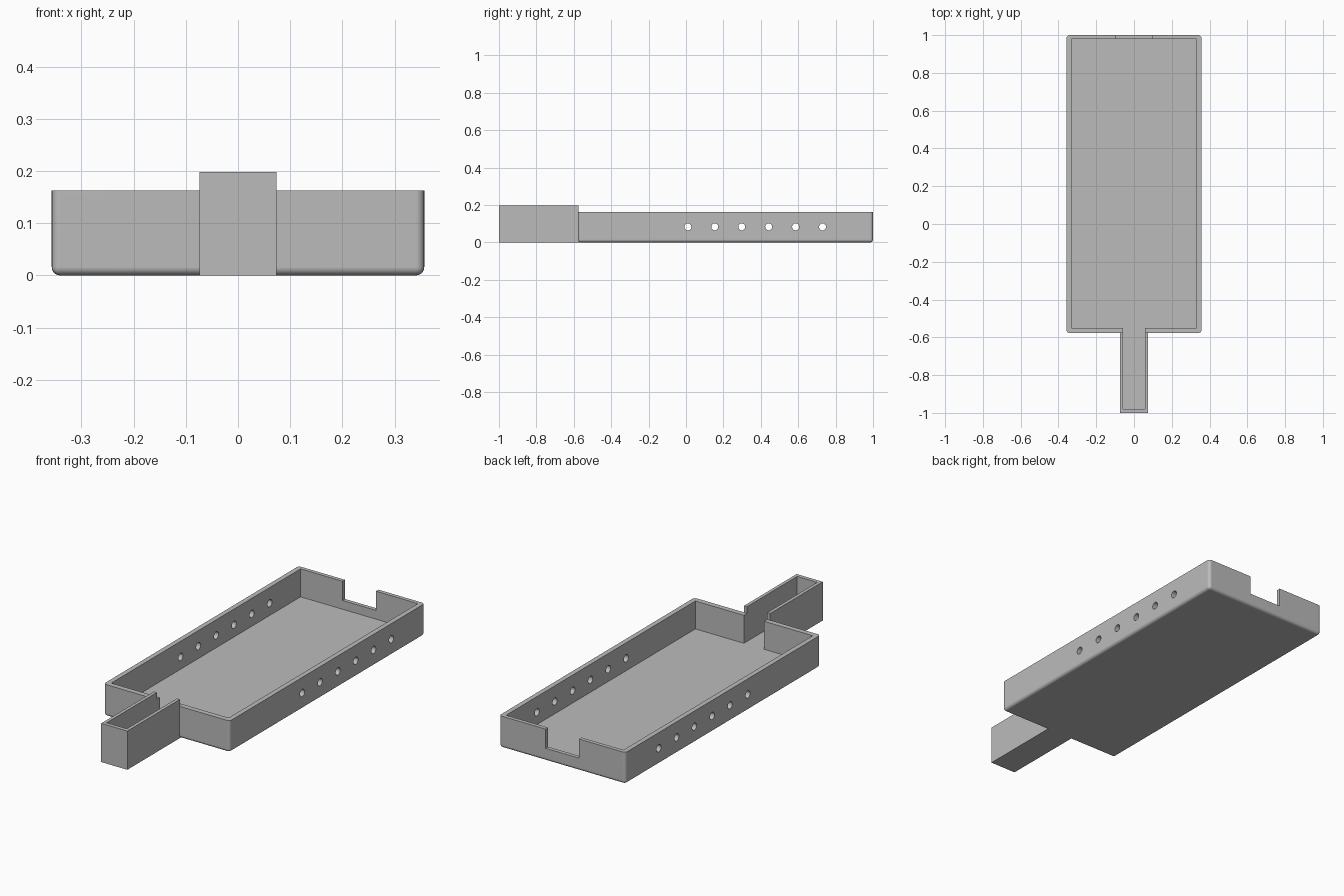
import bpy
import bmesh
import math
from mathutils import Matrix, Vector

default = bpy.data.objects.get("Cube")
if default:
    bpy.data.objects.remove(default, do_unlink=True)

# Main dimensions
HALF_W, FRONT, BACK, TRAY_H = 0.357, -0.577, 1.0, 0.163
HANDLE_W, HANDLE_H = 0.074, 0.198
FLOOR, FILLET = 0.02, 0.016

grey = bpy.data.materials.new("plain grey")
grey.use_nodes = True
colour = (0.5, 0.5, 0.5, 1)
grey.diffuse_color = colour
grey.node_tree.nodes["Principled BSDF"].inputs["Base Color"].default_value = colour


def make_object(name, bm):
    mesh = bpy.data.meshes.new(name)
    bm.to_mesh(mesh)
    bm.free()
    mesh.materials.append(grey)
    obj = bpy.data.objects.new(name, mesh)
    bpy.context.collection.objects.link(obj)
    return obj


def box(name, low, high, fillet=0):
    low, high = Vector(low), Vector(high)
    bm = bmesh.new()
    place = Matrix.Translation((low + high) / 2) @ Matrix.Diagonal((*(high - low), 1))
    bmesh.ops.create_cube(bm, size=1, matrix=place)
    if fillet:
        # Round everything except the top rim
        edges = [e for e in bm.edges if min(v.co.z for v in e.verts) < high.z - 0.001]
        bmesh.ops.bevel(bm, geom=edges, offset=fillet, segments=5,
                        profile=0.5, affect='EDGES')
    return make_object(name, bm)


def combine(target, other, operation):
    mod = target.modifiers.new(operation.lower(), 'BOOLEAN')
    mod.operation, mod.solver, mod.object = operation, 'EXACT', other
    with bpy.context.temp_override(object=target, active_object=target):
        bpy.ops.object.modifier_apply(modifier=mod.name)
    bpy.data.objects.remove(other, do_unlink=True)


# Solid tray with rounded outer edges, and the narrow channel in front
tray = box("tray", (-HALF_W, FRONT, 0), (HALF_W, BACK, TRAY_H), FILLET)
combine(tray, box("channel", (-HANDLE_W, -1, 0),
                  (HANDLE_W, FRONT + 0.002, HANDLE_H)), 'UNION')
combine(tray, box("channel_foot", (-HANDLE_W, FRONT - 0.05, 0),
                  (HANDLE_W, FRONT + 0.05, 0.1)), 'UNION')

# Hollow out the tray and the channel, and open the back wall
combine(tray, box("tray_hollow", (-0.332, -0.55, FLOOR), (0.332, 0.98, 0.4)), 'DIFFERENCE')
combine(tray, box("channel_hollow", (-0.057, -0.98, FLOOR), (0.057, -0.5, 0.4)), 'DIFFERENCE')
combine(tray, box("back_notch", (-0.094, 0.9, 0.065), (0.094, 1.1, 0.4)), 'DIFFERENCE')

# Row of round holes through both side walls
bm = bmesh.new()
for i in range(6):
    place = Matrix.Translation((0, 0.01 + i * 0.144, 0.083)) @ Matrix.Rotation(math.pi / 2, 4, 'Y')
    bmesh.ops.create_cone(bm, cap_ends=True, segments=24, radius1=0.0185,
                          radius2=0.0185, depth=1, matrix=place)
combine(tray, make_object("side_holes", bm), 'DIFFERENCE')

# Smooth fillets and holes, flat walls
bpy.ops.object.select_all(action='DESELECT')
tray.select_set(True)
bpy.context.view_layer.objects.active = tray
bpy.ops.object.shade_smooth_by_angle(angle=math.radians(30))
weighted = tray.modifiers.new("flat_walls", 'WEIGHTED_NORMAL')
weighted.keep_sharp = True
